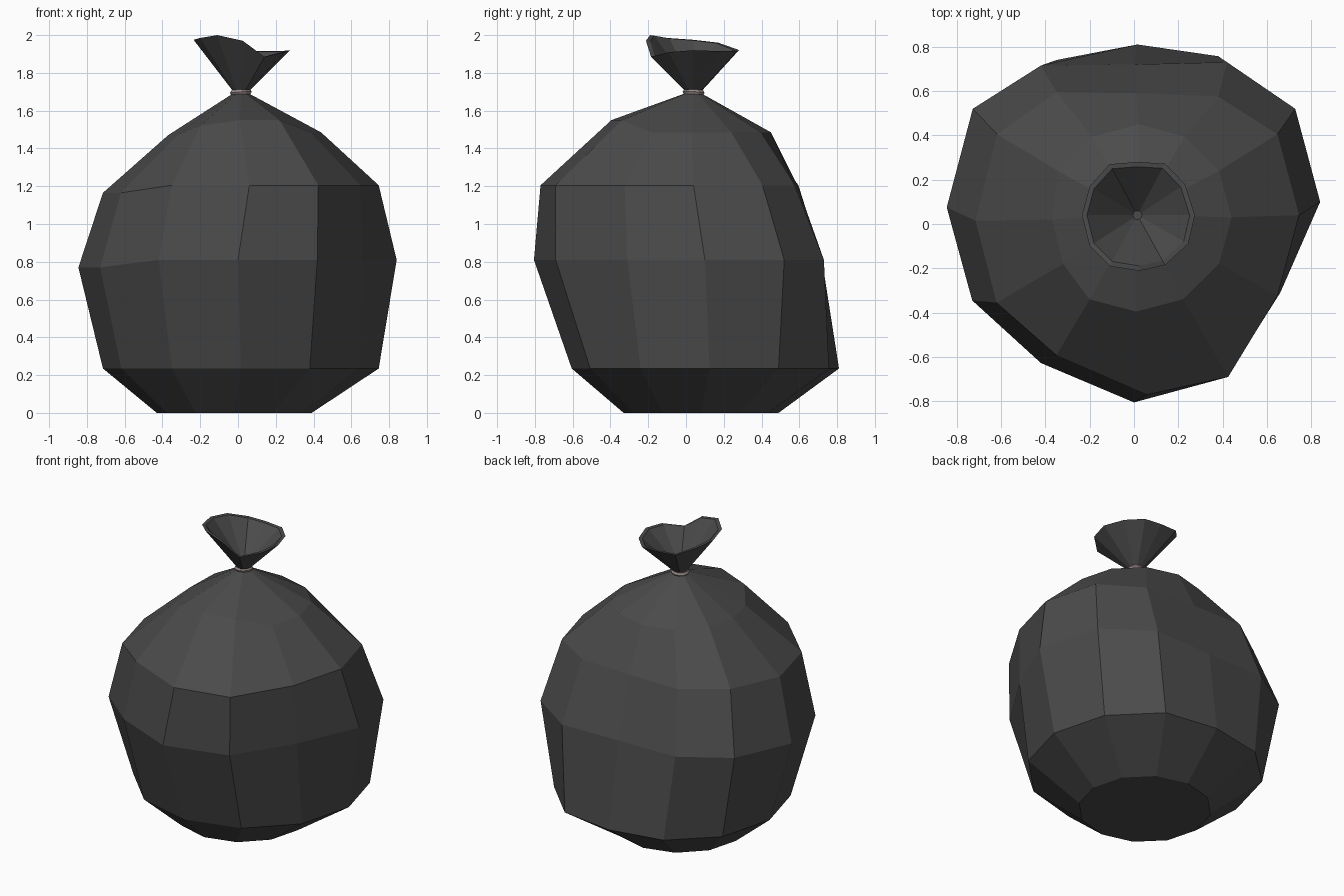
import bpy, bmesh
from math import cos, sin, radians

N = 12  # sides of the bag; index k sits at 30*k degrees from +x


def material(name, rgb):
    m = bpy.data.materials.new(name)
    m.diffuse_color = (*rgb, 1)
    return m


def ring(cx, cy, z, r, moved=None):
    """Regular 12-gon with a few dented or pulled points."""
    pts = [(cx + r * cos(radians(30 * k)), cy + r * sin(radians(30 * k)), z) for k in range(N)]
    for k, p in (moved or {}).items():
        pts[k] = p
    return pts


# Sagging body, bottom to tied neck
rings = [
    ring(-0.02, 0.08, 0, 0.41),
    ring(0.015, 0.125, 0.235, 0.73, {3: (0.015, 0.81, 0.235), 4: (-0.35, 0.74, 0.235)}),
    ring(0, 0.1, 0.81, 0.84, {
        2: (0.42, 0.73, 0.81), 3: (0, 0.72, 0.81), 4: (-0.42, 0.715, 0.81),
        6: (-0.845, 0.075, 0.77), 7: (-0.73, -0.345, 0.77),
        9: (0, -0.805, 0.81), 10: (0.42, -0.69, 0.81), 11: (0.66, -0.31, 0.81)}),
    ring(0.015, 0.04, 1.205, 0.73, {
        2: (0.38, 0.575, 1.205), 3: (0.01, 0.59, 1.205), 4: (-0.35, 0.595, 1.205),
        6: (-0.715, 0.015, 1.165), 7: (-0.62, -0.355, 1.165),
        9: (0.06, -0.77, 1.205), 10: (0.425, -0.69, 1.205)}),
    ring(0.02, 0.03, 1.485, 0.42, {
        6: (-0.37, 0.02, 1.47), 7: (-0.32, -0.18, 1.47), 8: (-0.2, -0.34, 1.52),
        9: (0.01, -0.395, 1.55), 10: (0.22, -0.34, 1.55)}),
    ring(0.015, 0.04, 1.695, 0.035),
]

# Flared mouth: wavy outer rim, thin lip, then the inside funnel
rim = [(0.275, 0.04, 1.92), (0.23, 0.18, 1.915), (0.14, 0.272, 1.915), (0.015, 0.28, 1.92),
       (-0.11, 0.27, 1.925), (-0.2, 0.17, 1.96), (-0.235, 0.04, 1.975), (-0.2, -0.1, 1.985),
       (-0.11, -0.19, 2.0), (0.025, -0.212, 1.97), (0.14, -0.185, 1.885), (0.245, -0.09, 1.91)]


def shrink(pts, f, z0=1.71, fz=None):
    fz = f if fz is None else fz
    return [(0.015 + (x - 0.015) * f, 0.04 + (y - 0.04) * f, z0 + (z - z0) * fz) for x, y, z in pts]


rings += [rim, shrink(rim, 0.91, fz=0.99), shrink(rim, 0.08)]

bm = bmesh.new()
loops = [[bm.verts.new(p) for p in r] for r in rings]
for a, b in zip(loops, loops[1:]):
    for k in range(N):
        j = (k + 1) % N
        bm.faces.new((a[k], a[j], b[j], b[k]))
bm.faces.new(loops[0][::-1])
bm.faces.new(loops[-1])
bmesh.ops.recalc_face_normals(bm, faces=bm.faces)
mesh = bpy.data.meshes.new("bag")
bm.to_mesh(mesh)
bm.free()
bag = bpy.data.objects.new("bag", mesh)
bpy.context.collection.objects.link(bag)
mesh.materials.append(material("dark_plastic", (0.07, 0.07, 0.07)))

# Tie around the neck
bpy.ops.mesh.primitive_torus_add(major_segments=12, minor_segments=6, major_radius=0.043,
                                 minor_radius=0.015, location=(0.015, 0.04, 1.697),
                                 rotation=(radians(-3), radians(-4), 0))
tie = bpy.context.object
tie.name = "neck_tie"
tie.data.materials.append(material("tie_grey", (0.33, 0.27, 0.26)))
